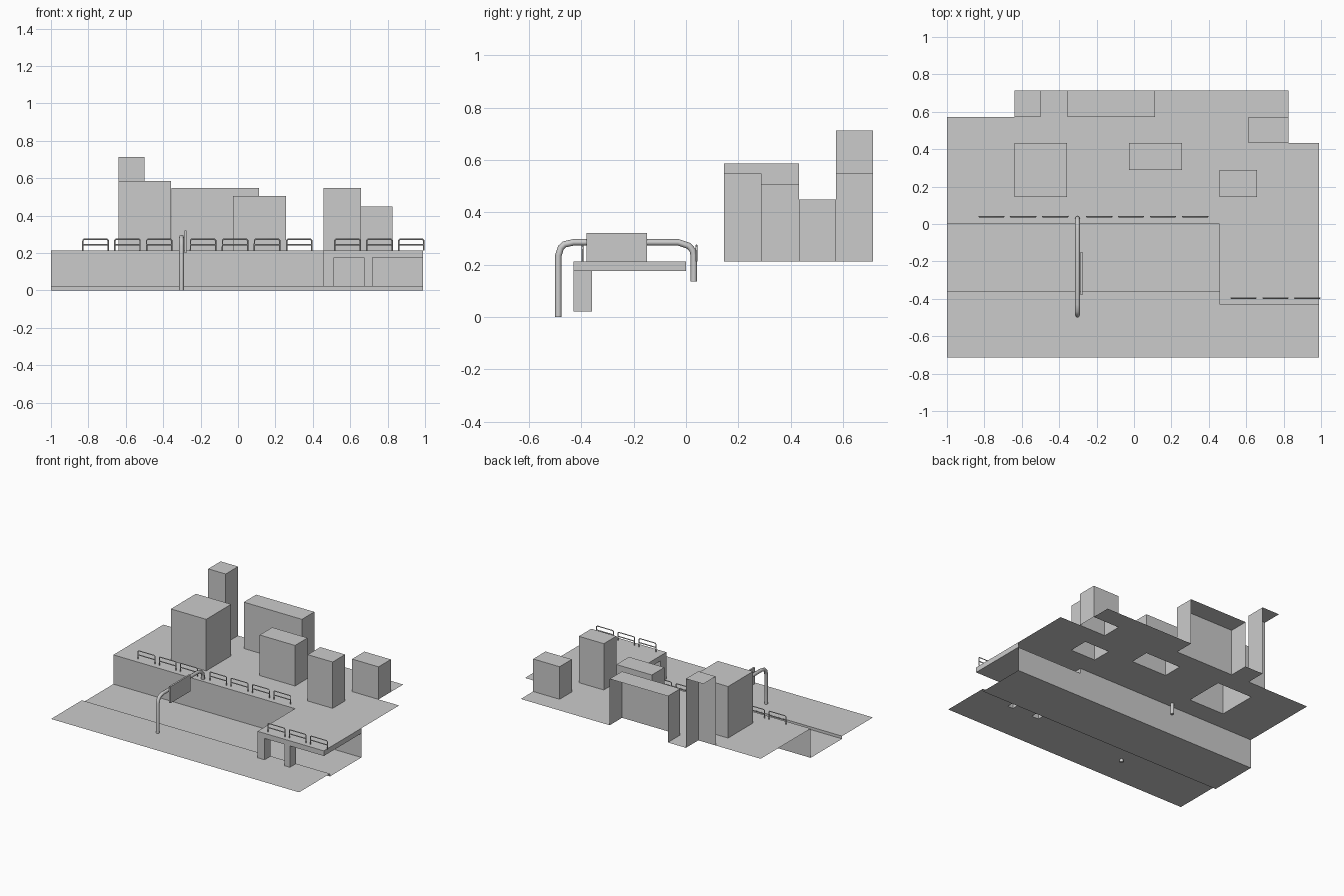
import bpy, bmesh

if "Cube" in bpy.data.objects:
    bpy.data.objects.remove(bpy.data.objects["Cube"])

L, R = -1.0, 0.99          # left and right cut of the scene
LOW, CURB, DECK = 0.0, 0.02, 0.212


def finish(name, bm):
    bmesh.ops.remove_doubles(bm, verts=bm.verts, dist=1e-5)
    mesh = bpy.data.meshes.new(name)
    bm.to_mesh(mesh)
    bm.free()
    ob = bpy.data.objects.new(name, mesh)
    bpy.context.collection.objects.link(ob)
    return ob


def sheet(name, z, areas, holes=()):
    """Flat sheet: union of (x0, x1, y0, y1) areas minus rectangular holes."""
    rects = list(areas) + list(holes)
    xs = sorted({v for r in rects for v in r[:2]})
    ys = sorted({v for r in rects for v in r[2:]})

    def inside(x, y, group):
        return any(r[0] < x < r[1] and r[2] < y < r[3] for r in group)

    bm = bmesh.new()
    for x0, x1 in zip(xs, xs[1:]):
        for y0, y1 in zip(ys, ys[1:]):
            cx, cy = (x0 + x1) / 2, (y0 + y1) / 2
            if inside(cx, cy, areas) and not inside(cx, cy, holes):
                bm.faces.new([bm.verts.new((x, y, z)) for x, y in
                              ((x0, y0), (x1, y0), (x1, y1), (x0, y1))])
    return finish(name, bm)


def box(name, rect, z0, z1, skip=""):
    """Box without the sides named in skip: l, r, f(ront), b(ack), t(op), u(nder)."""
    x0, x1, y0, y1 = rect
    sides = {
        "f": ((x0, y0, z0), (x1, y0, z0), (x1, y0, z1), (x0, y0, z1)),
        "b": ((x1, y1, z0), (x0, y1, z0), (x0, y1, z1), (x1, y1, z1)),
        "l": ((x0, y1, z0), (x0, y0, z0), (x0, y0, z1), (x0, y1, z1)),
        "r": ((x1, y0, z0), (x1, y1, z0), (x1, y1, z1), (x1, y0, z1)),
        "t": ((x0, y0, z1), (x1, y0, z1), (x1, y1, z1), (x0, y1, z1)),
        "u": ((x0, y1, z0), (x1, y1, z0), (x1, y0, z0), (x0, y0, z0)),
    }
    bm = bmesh.new()
    for key, pts in sides.items():
        if key not in skip:
            bm.faces.new([bm.verts.new(p) for p in pts])
    return finish(name, bm)


def tube(name, paths, radius, res):
    cu = bpy.data.curves.new(name, "CURVE")
    cu.dimensions = "3D"
    cu.bevel_depth = radius
    cu.bevel_resolution = res
    cu.use_fill_caps = True
    for pts in paths:
        sp = cu.splines.new("POLY")
        sp.points.add(len(pts) - 1)
        for p, co in zip(sp.points, pts):
            p.co = (*co, 1)
    ob = bpy.data.objects.new(name, cu)
    bpy.context.collection.objects.link(ob)
    return ob


# Buildings: footprint, roof height, sides left open at the scene edge
buildings = {
    "corner_tower": ((-0.64, -0.50, 0.573, 0.715), 0.713, "lb"),
    "long_building": ((-0.355, 0.112, 0.573, 0.715), 0.548, "b"),
    "large_building": ((-0.64, -0.357, 0.145, 0.432), 0.586, ""),
    "middle_building": ((-0.028, 0.256, 0.288, 0.432), 0.506, ""),
    "narrow_building": ((0.458, 0.658, 0.145, 0.288), 0.548, ""),
    "low_building": ((0.613, 0.825, 0.432, 0.573), 0.448, ""),
}
for name, (rect, top, skip) in buildings.items():
    box(name, rect, DECK, top, skip + "u")

# Upper ground with openings below the buildings
sheet("upper_ground", DECK,
      [(L, R, 0.0, 0.432), (L, 0.825, 0.432, 0.573),
       (-0.64, 0.825, 0.573, 0.715), (0.458, R, -0.43, 0.0)],
      [b[0] for b in buildings.values()])

# Overhanging platform and its pillars
box("platform", (0.458, R, -0.43, 0.0), 0.175, DECK, "tb")
pillars = [(0.458, 0.514, -0.43, -0.36), (0.674, 0.718, -0.43, -0.36)]
for i, rect in enumerate(pillars):
    box(f"pillar_{i + 1}", rect, CURB, 0.175, "tu")

# Retaining wall, road, kerb and pavement
box("retaining_wall_left", (L, 0.458, 0, 1), LOW, DECK, "blrtu")
box("retaining_wall_right", (0.458, R, 0, 1), LOW, 0.175, "blrtu")
sheet("road", LOW, [(L, R, -0.36, 0.0)])
box("kerb", (L, R, -0.71, -0.36), LOW, CURB, "flrtu")
sheet("pavement", CURB, [(L, R, -0.714, -0.36)], pillars)

# Guard rails: a hoop with a middle bar
rails = [(x, 0.04) for x in (-0.833, -0.663, -0.493, -0.258, -0.087, 0.084, 0.256)]
rails += [(x, -0.396) for x in (0.514, 0.685, 0.855)]
for i, (x, y) in enumerate(rails):
    a, b, top = x + 0.004, x + 0.139, 0.273
    hoop = [(a, y, DECK), (a, y, top - 0.006), (a + 0.006, y, top),
            (b - 0.006, y, top), (b, y, top - 0.006), (b, y, DECK)]
    tube(f"guard_rail_{i + 1}", [hoop, [(a, y, 0.243), (b, y, 0.243)]], 0.004, 0)

# Sign gantry arching over the road
arch = [(-0.488, 0.0), (-0.488, 0.235), (-0.478, 0.265), (-0.465, 0.277), (-0.43, 0.285),
        (-0.03, 0.285), (0.01, 0.272), (0.025, 0.255), (0.03, 0.235), (0.03, 0.135)]
pole = tube("gantry_pole", [[(-0.302, y, z) for y, z in arch]], 0.0125, 2)
for sp in pole.data.splines:
    sp.use_smooth = True
box("sign_panel", (-0.287, -0.275, -0.38, -0.15), 0.2, 0.32)
